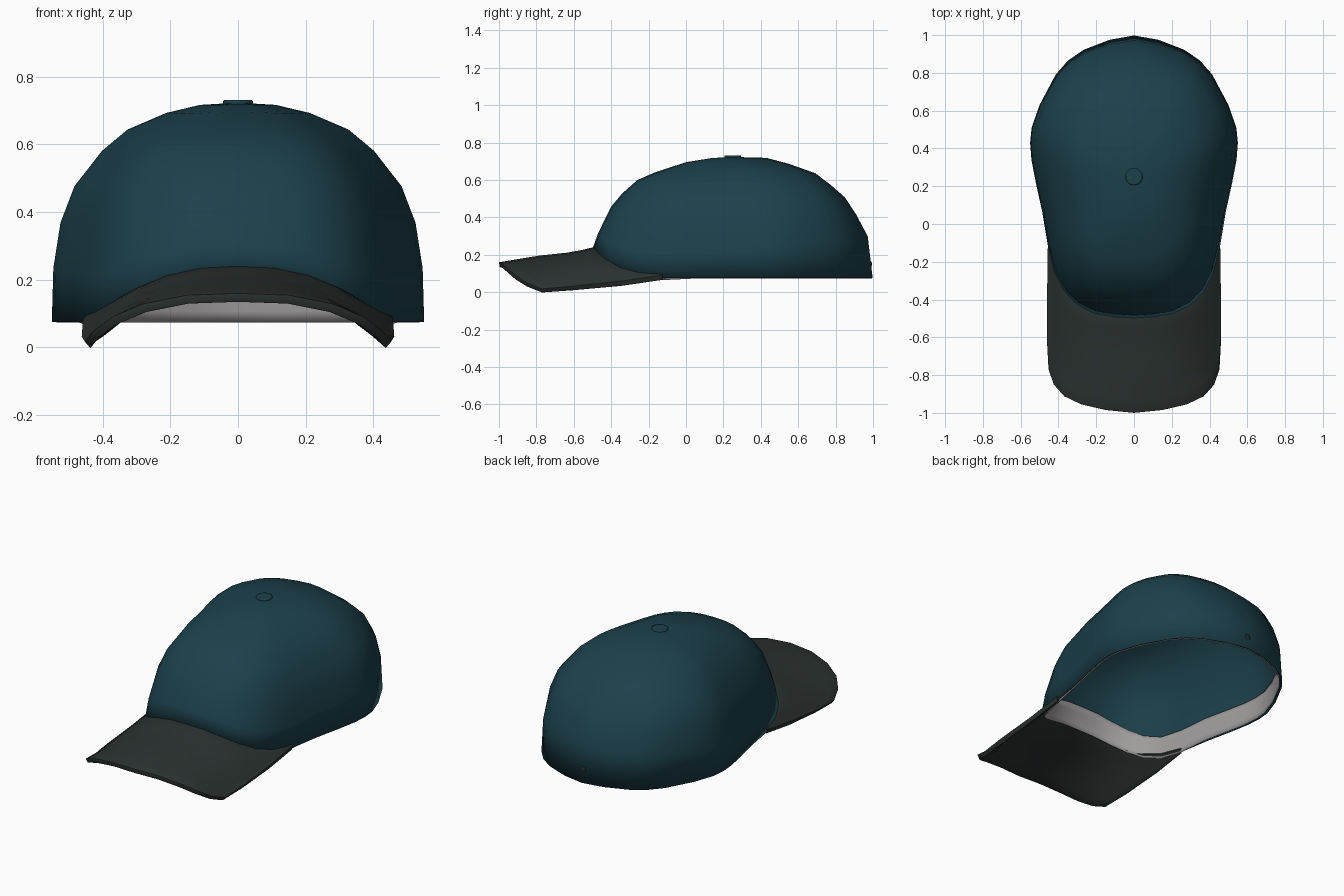
import bpy, bmesh, math
from mathutils import Vector

if "Cube" in bpy.data.objects:
    bpy.data.objects.remove(bpy.data.objects["Cube"])


def material(name, rgb):
    m = bpy.data.materials.new(name)
    m.diffuse_color = (*rgb, 1)
    m.use_nodes = True
    m.node_tree.nodes["Principled BSDF"].inputs["Base Color"].default_value = m.diffuse_color
    return m


TEAL = material("teal cloth", (0.0115, 0.052, 0.070))
DARK = material("charcoal cloth", (0.024, 0.032, 0.030))
GREY = material("light grey band", (0.35, 0.335, 0.335))
HOLE = material("dark eyelet", (0.015, 0.022, 0.025))


def lerp_table(table, v):
    """Piecewise linear lookup in a table sorted by rising key."""
    if v <= table[0][0]:
        return table[0][1]
    for (a, p), (b, q) in zip(table, table[1:]):
        if v <= b:
            return p + (q - p) * (v - a) / (b - a)
    return table[-1][1]


def sheet(name, rows, mat, thick, closed=False, apex=None):
    """Skin rows of points, face it upward / outward and thicken it inward."""
    bm = bmesh.new()
    vs = [[bm.verts.new(p) for p in r] for r in rows]
    n = len(rows[0])
    for a, b in zip(vs, vs[1:]):
        for i in range(n if closed else n - 1):
            j = (i + 1) % n
            bm.faces.new((a[i], a[j], b[j], b[i]))
    if apex:
        top = bm.verts.new(apex)
        for i in range(n):
            bm.faces.new((top, vs[0][i], vs[0][(i + 1) % n]))
    bmesh.ops.remove_doubles(bm, verts=bm.verts, dist=1e-5)
    bmesh.ops.recalc_face_normals(bm, faces=bm.faces)
    if sum(f.normal.z * f.calc_area() for f in bm.faces) < 0:
        bmesh.ops.reverse_faces(bm, faces=bm.faces)
    me = bpy.data.meshes.new(name)
    bm.to_mesh(me)
    bm.free()
    ob = bpy.data.objects.new(name, me)
    bpy.context.collection.objects.link(ob)
    me.materials.append(mat)
    s = ob.modifiers.new("thickness", 'SOLIDIFY')
    s.thickness, s.offset = thick, -1
    smooth(ob, 50)
    return ob


def smooth(ob, deg):
    bpy.ops.object.select_all(action='DESELECT')
    ob.select_set(True)
    bpy.context.view_layer.objects.active = ob
    bpy.ops.object.shade_smooth_by_angle(angle=math.radians(deg))


# Brim surface height: arched across x, sloping down to the front
CENTRE = [(-1.0, 0.16), (-0.79, 0.195), (-0.6, 0.215), (-0.5, 0.24), (-0.1, 0.27)]
EDGE = [(-1.0, 0.045), (-0.9, 0.035), (-0.78, 0.015), (-0.37, 0.055), (-0.12, 0.092)]


def brim_z(x, y):
    c, e = lerp_table(CENTRE, y), lerp_table(EDGE, y)
    return c - (c - e) * min(1, abs(x) / 0.455) ** 2.45


# Crown: head outline on the right half, front to back, then mirrored
HALF = [(0, -0.5), (0.11, -0.493), (0.21, -0.475), (0.3, -0.43), (0.37, -0.36),
        (0.42, -0.26), (0.455, -0.12), (0.485, 0.06), (0.52, 0.22), (0.543, 0.34), (0.55, 0.43),
        (0.542, 0.51), (0.5, 0.63), (0.415, 0.79), (0.35, 0.865), (0.265, 0.923), (0.13, 0.975), (0, 0.998)]
OUTLINE = HALF + [(-x, y) for x, y in HALF[-2:0:-1]]
AX, TOP = 0.25, 0.722
# Meridians as (radius share, height share)
FRONT = [(.15, .99), (.333, .945), (.56, .83), (.68, .75), (.787, .605), (.867, .46), (.96, .17), (1, 0)]
SIDE = [(.2, .99), (.38, .955), (.58, .88), (.71, .785), (.865, .615), (.945, .445), (.99, .235), (1, 0)]
BACK = [(.24, .994), (.4, .945), (.59, .867), (.7, .77), (.8, .67), (.88, .53), (.965, .345), (1, 0)]
# Extra fullness of the diagonals
BULGE = [0.02, 0.04, 0.06, 0.075, 0.065, 0.045, 0.012, 0]


def base_z(x, y):
    return max(0.075, brim_z(x, y) - 0.008) if y < -0.13 else 0.075


def meridian(x, y):
    d = Vector((x, y - AX))
    w = (d.y / d.length) ** 2
    end = FRONT if d.y < 0 else BACK
    full = 4 * w * (1 - w) * (0.35 if d.y < 0 else 1)
    zb = base_z(x, y)
    return [((a[0] * w + b[0] * (1 - w)) * (1 + g * full),
             zb + (TOP - zb) * (a[1] * w + b[1] * (1 - w)))
            for a, b, g in zip(end, SIDE, BULGE)]


def on_axis(x, y, s, z):
    return (x * s, AX + (y - AX) * s, z)


cols = [(x, y, meridian(x, y)) for x, y in OUTLINE]
rows = [[on_axis(x, y, *m[k]) for x, y, m in cols] for k in range(8)]
sheet("crown", rows, TEAL, 0.008, closed=True, apex=(0, AX, TOP + 0.001))

# Sweatband lining the inside of the crown
band = []
for k in range(5):
    row = []
    for x, y, m in cols:
        r = math.hypot(x, y - AX)
        front = min(1, max(0, (-y - 0.05) / 0.2))
        low = base_z(x, y) - 0.001 - 0.025 * front
        z = low + (0.135 - 0.005 * front) * k / 4
        s = lerp_table([(h, q) for q, h in reversed(m)], z)
        row.append(on_axis(x, y, s - 0.014 / r, z))
    band.append(row)
sheet("sweatband", band, GREY, 0.003, closed=True)

# Brim: strips from the crown seam out to the rounded front edge
seam = [(x * 0.985, y + 0.007) for x, y in HALF[:7]]
seam = [*seam[:4], (0.337, -0.39), seam[4], (0.39, -0.303), seam[5], seam[6]]
rim = [(0, -1.0), (0.15, -0.985), (0.28, -0.955), (0.37, -0.912), (0.425, -0.85),
       (0.453, -0.77), (0.462, -0.6), (0.46, -0.35), (0.457, -0.13)]
strips = []
for k in range(8):
    t = k / 7
    half = [(a[0] + (b[0] - a[0]) * t, a[1] + (b[1] - a[1]) * t) for a, b in zip(seam, rim)]
    full = [(-x, y) for x, y in half[:0:-1]] + half
    strips.append([(x, y, brim_z(x, y)) for x, y in full])
brim = sheet("brim", strips, DARK, 0.026)
bev = brim.modifiers.new("soft edge", 'BEVEL')
bev.width, bev.segments, bev.limit_method = 0.007, 2, 'ANGLE'
bev.angle_limit = math.radians(50)

# Button on top
bpy.ops.mesh.primitive_cylinder_add(vertices=24, radius=0.045, depth=0.024, location=(0, AX, 0.719))
button = bpy.context.object
button.name = "top_button"
button.data.materials.append(TEAL)
bev = button.modifiers.new("round", 'BEVEL')
bev.width, bev.segments, bev.limit_method = 0.006, 2, 'ANGLE'
smooth(button, 40)

# Small eyelet at the back
bpy.ops.mesh.primitive_uv_sphere_add(segments=12, ring_count=8, radius=0.018, location=(0, 0.986, 0.15))
eyelet = bpy.context.object
eyelet.name = "back_eyelet"
eyelet.scale.y = 0.45
eyelet.data.materials.append(HOLE)
smooth(eyelet, 60)
